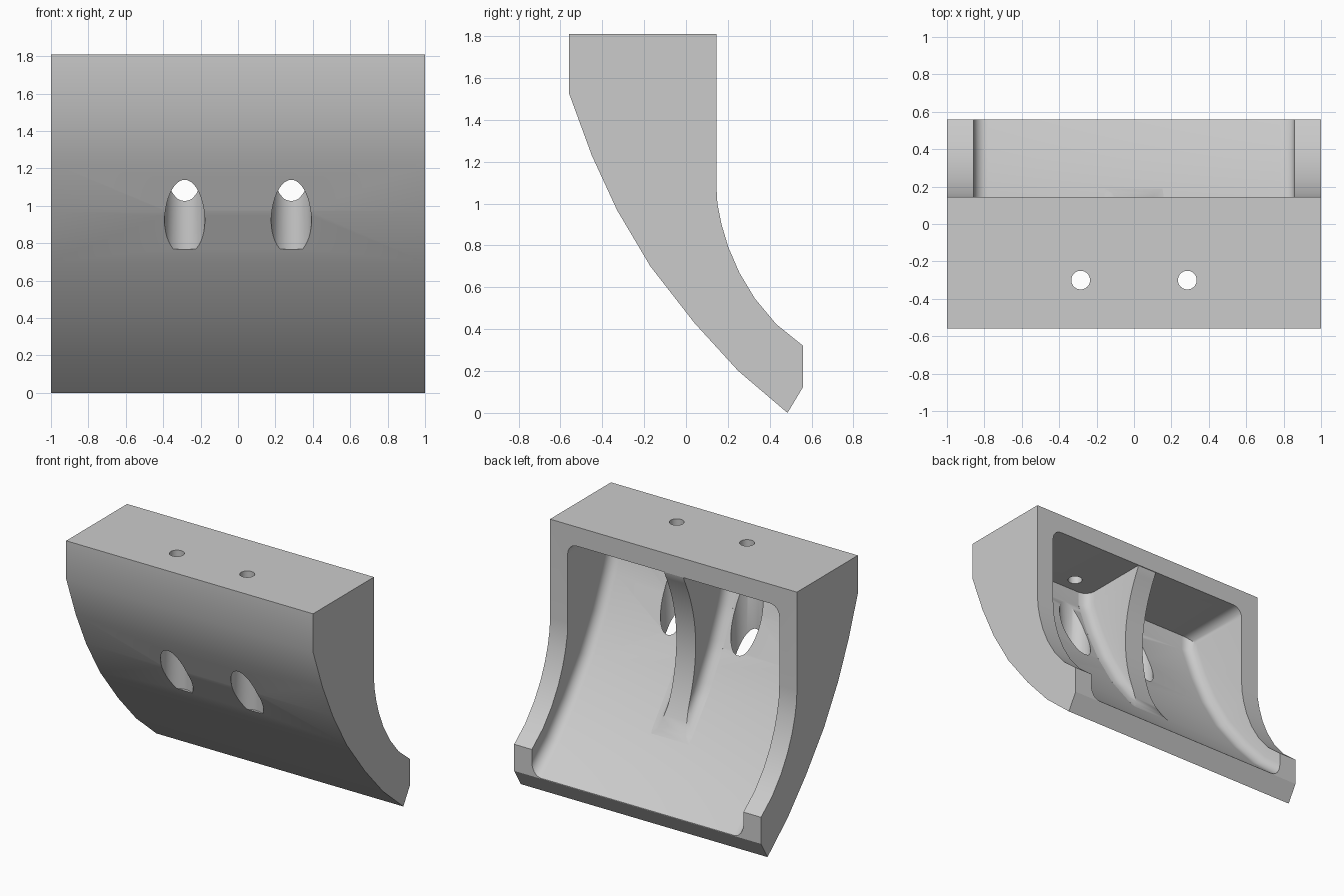
import bpy, bmesh, math
from mathutils import Vector

if "Cube" in bpy.data.objects:
    bpy.data.objects.remove(bpy.data.objects["Cube"])

gray = bpy.data.materials.new("light_gray")
gray.diffuse_color = (0.6, 0.6, 0.6, 1)
gray.use_nodes = True
gray.node_tree.nodes["Principled BSDF"].inputs["Base Color"].default_value = gray.diffuse_color

# Side profiles as (y, z)
FRONT = [(0.485, 0), (0.25, 0.2), (0.04, 0.43), (-0.17, 0.70),
         (-0.33, 0.97), (-0.45, 1.23), (-0.56, 1.53)]
BACK = [(0.145, 1.09), (0.15, 1.0), (0.17, 0.9), (0.203, 0.79), (0.255, 0.67),
        (0.33, 0.545), (0.43, 0.425), (0.56, 0.32), (0.56, 0.125)]
WALL = 0.147


def make_object(name, bm):
    bmesh.ops.recalc_face_normals(bm, faces=bm.faces)
    mesh = bpy.data.meshes.new(name)
    bm.to_mesh(mesh)
    bm.free()
    ob = bpy.data.objects.new(name, mesh)
    bpy.context.collection.objects.link(ob)
    mesh.materials.append(gray)
    return ob


def extrude_x(name, profile, half, fillet=0):
    """Extrude a side profile across x, optionally rounding the end loops."""
    bm = bmesh.new()
    a = [bm.verts.new((-half, y, z)) for y, z in profile]
    b = [bm.verts.new((half, y, z)) for y, z in profile]
    bm.faces.new(a)
    bm.faces.new(b[::-1])
    n = len(profile)
    for i in range(n):
        k = (i + 1) % n
        bm.faces.new((a[i], b[i], b[k], a[k]))
    bmesh.ops.recalc_face_normals(bm, faces=bm.faces)
    if fillet:
        loops = [e for e in bm.edges if abs(e.verts[0].co.x - e.verts[1].co.x) < 1e-5]
        bmesh.ops.bevel(bm, geom=loops, offset=fillet, segments=6, profile=0.5,
                        affect='EDGES', clamp_overlap=False)
    return make_object(name, bm)


def cylinder(name, x, y, r, z0, z1):
    bm = bmesh.new()
    bmesh.ops.create_cone(bm, cap_ends=True, segments=40, radius1=r, radius2=r, depth=z1 - z0)
    bmesh.ops.translate(bm, verts=bm.verts, vec=(x, y, (z0 + z1) / 2))
    return make_object(name, bm)


def activate(ob):
    bpy.ops.object.select_all(action='DESELECT')
    ob.select_set(True)
    bpy.context.view_layer.objects.active = ob


def cut(ob, cutter):
    activate(ob)
    mod = ob.modifiers.new("cut", 'BOOLEAN')
    mod.operation = 'DIFFERENCE'
    mod.solver = 'EXACT'
    mod.object = cutter
    bpy.ops.object.modifier_apply(modifier=mod.name)
    bpy.data.objects.remove(cutter, do_unlink=True)


def offset(points, d):
    """Shift the front curve inward by the wall thickness."""
    pts = [Vector(p) for p in points]
    norms = []
    for p, q in zip(pts, pts[1:]):
        t = (q - p).normalized()
        norms.append(Vector((t.y, -t.x)))
    out = []
    for i, p in enumerate(pts):
        n0, n1 = norms[max(i - 1, 0)], norms[min(i, len(norms) - 1)]
        m = (n0 + n1).normalized()
        out.append(p + m * d / m.dot(n0))
    return out


# Curved housing
body = extrude_x("housing", FRONT + [(-0.56, 1.81), (0.145, 1.81)] + BACK, 1.0)

# Rounded hollow, open at the back
floor = offset(FRONT[:-1] + [(-0.56, 1.53)], WALL)
floor[-1] = Vector((-0.415, 1.56))
start = floor[0] + (floor[0] - floor[1]).normalized() * 0.4
hollow = [tuple(start)] + [tuple(p) for p in floor]
hollow += [(-0.415, 1.67), (start.x, 1.67)]
cut(body, extrude_x("hollow_cutter", hollow, 0.857, 0.075))

# Screw holes through the top and wide access holes through the front
for x in (-0.285, 0.285):
    cut(body, cylinder("screw_cutter", x, -0.3, 0.05, 1.6, 1.9))
    cut(body, cylinder("access_cutter", x, -0.3, 0.108, 0.77, 1.64))


# Central rib with a bowed back edge and a flared root
def floor_y(z):
    if z >= floor[-1].y:
        return floor[-1].x
    for p, q in zip(floor, floor[1:]):
        if p.y <= z <= q.y:
            return p.x + (q.x - p.x) * (z - p.y) / (q.y - p.y)


def edge_y(z):
    if z > 1.12:
        return min(0.143, 0.145 * ((z - 1.12) / 0.55) ** 2)
    return 0.18 * ((z - 1.12) / 0.62) ** 2


bm = bmesh.new()
rings = []
R, HALF, LAYERS = 0.08, 0.078, 28
for i in range(LAYERS + 1):
    z = 1.70 + (0.48 - 1.70) * i / LAYERS
    f = floor_y(z)
    depth = edge_y(z) - f
    side = []
    for s in (-0.04, 0, 0.008, 0.025, 0.05, R, 9):
        s = min(s, depth)
        u = min(max(s, 0), R)
        w = HALF + R - math.sqrt(R * R - (R - u) ** 2)
        side.append((w, f + s))
    ring = [(w, y, z) for w, y in side] + [(-w, y, z) for w, y in side[::-1]]
    rings.append([bm.verts.new(c) for c in ring])
for a, b in zip(rings, rings[1:]):
    for j in range(len(a)):
        k = (j + 1) % len(a)
        bm.faces.new((a[j], a[k], b[k], b[j]))
bm.faces.new(rings[0])
bm.faces.new(rings[-1][::-1])
bmesh.ops.remove_doubles(bm, verts=bm.verts, dist=0.0005)
rib = make_object("center_rib", bm)

for ob in (body, rib):
    activate(ob)
    bpy.ops.object.shade_smooth_by_angle(angle=math.radians(30))
